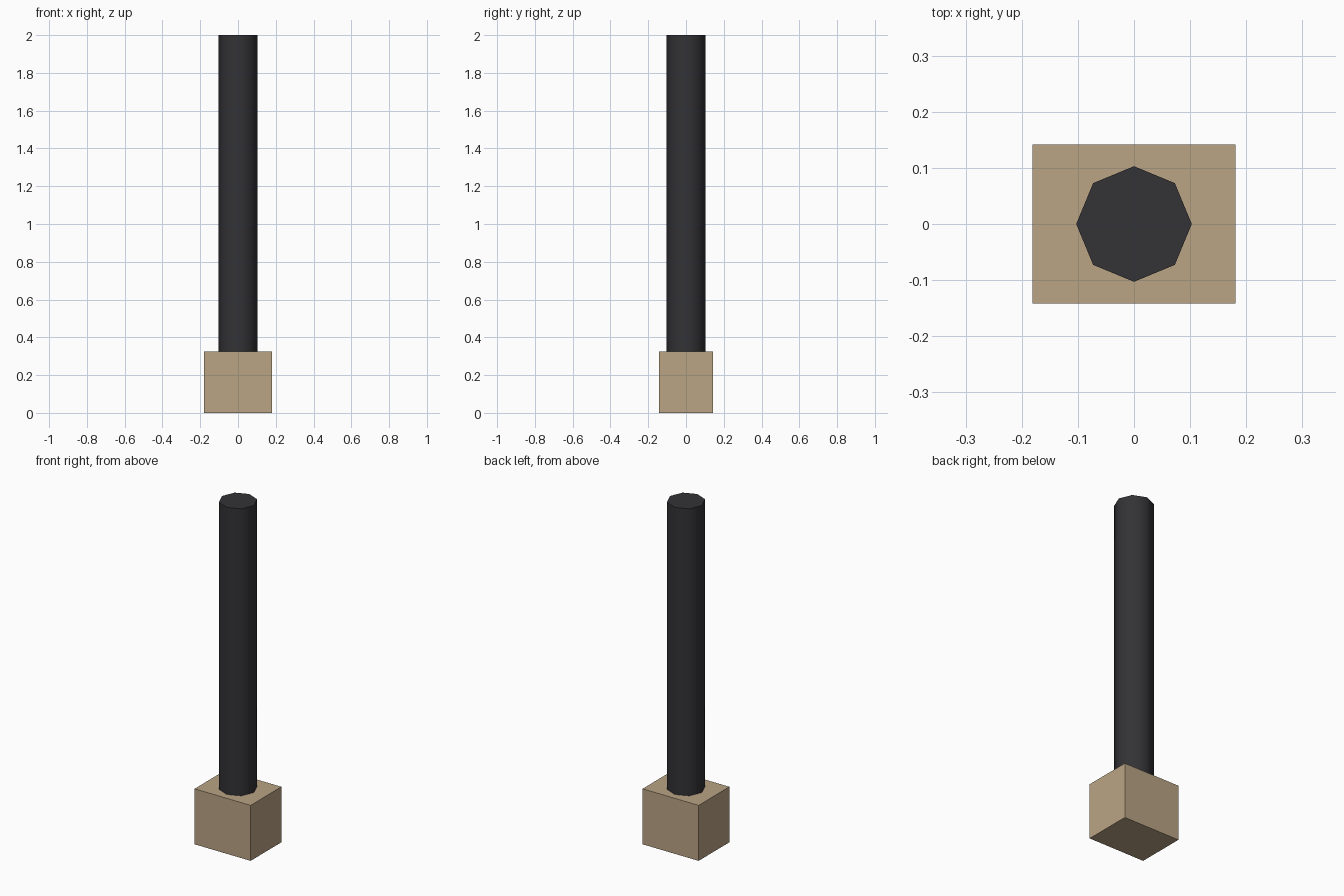
import bpy
import math

if "Cube" in bpy.data.objects:
    bpy.data.objects.remove(bpy.data.objects["Cube"])


def paint(obj, name, color):
    mat = bpy.data.materials.new(name)
    mat.diffuse_color = color
    mat.use_nodes = True
    mat.node_tree.nodes["Principled BSDF"].inputs["Base Color"].default_value = mat.diffuse_color
    obj.data.materials.append(mat)


BASE_X, BASE_Y, BASE_H = 0.362, 0.284, 0.324
POLE_R, TOP = 0.103, 2.0

# Rectangular footing block
bpy.ops.mesh.primitive_cube_add(size=1, location=(0, 0, BASE_H / 2))
base = bpy.context.object
base.name = "base_block"
base.scale = (BASE_X, BASE_Y, BASE_H)
bpy.ops.object.transform_apply(location=False, rotation=False, scale=True)
paint(base, "tan", (0.49, 0.37, 0.235, 1))

# Eight-sided pole, smooth sides with crisp end caps
bpy.ops.mesh.primitive_cylinder_add(vertices=8, radius=POLE_R, depth=TOP - BASE_H,
                                    location=(0, 0, (TOP + BASE_H) / 2))
pole = bpy.context.object
pole.name = "pole"
bpy.ops.object.shade_smooth_by_angle(angle=math.radians(50))
paint(pole, "charcoal", (0.033, 0.033, 0.037, 1))
